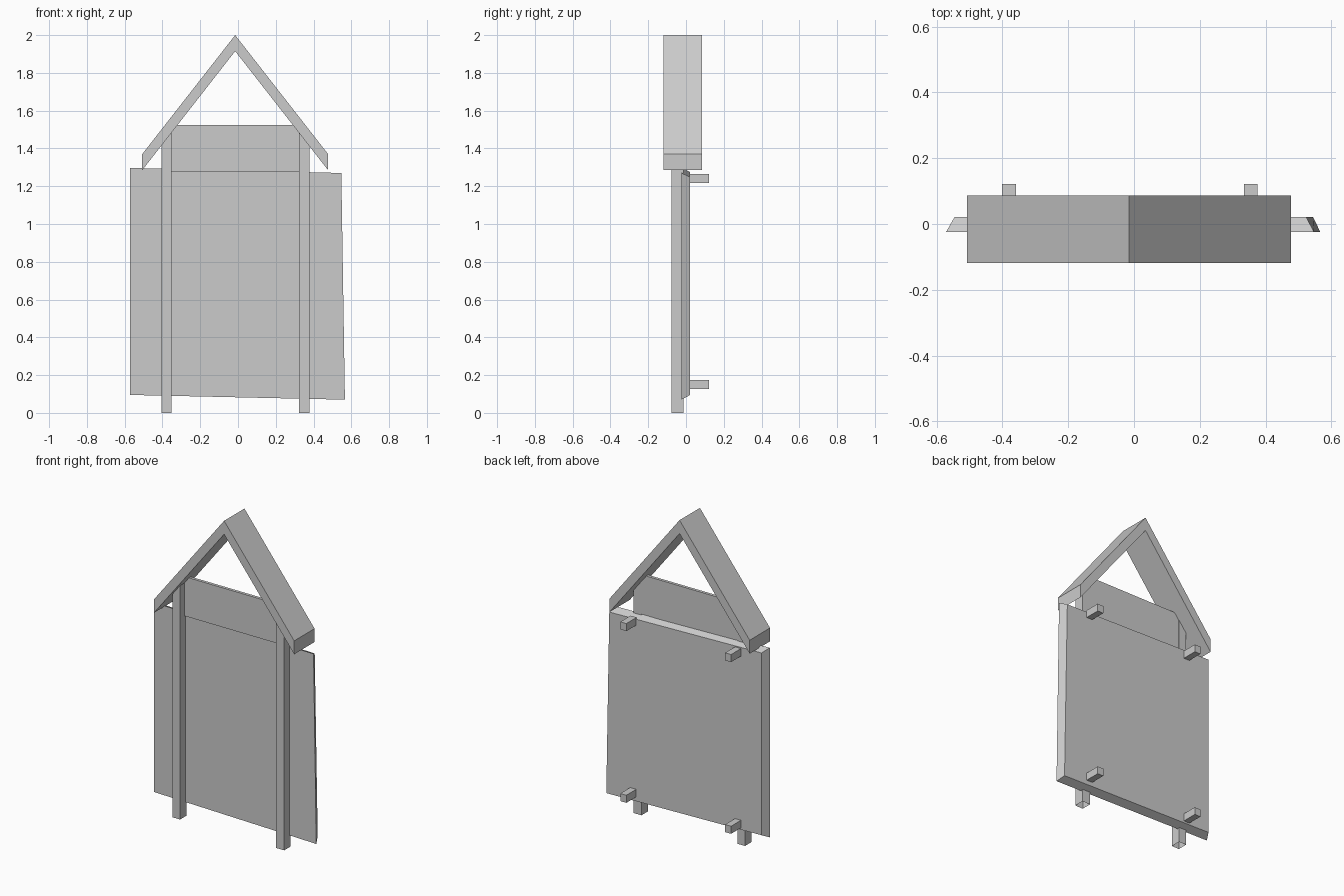
import bpy
import bmesh

cube = bpy.data.objects.get("Cube")
if cube:
    bpy.data.objects.remove(cube, do_unlink=True)

grey = bpy.data.materials.new("light_grey")
grey.use_nodes = True
colour = (0.6, 0.6, 0.6, 1)
grey.diffuse_color = colour
grey.node_tree.nodes["Principled BSDF"].inputs["Base Color"].default_value = colour


def loft(name, front, back, y0, y1, open_side=None):
    """Solid between two matching (x, z) outlines at depths y0 and y1."""
    bm = bmesh.new()
    a = [bm.verts.new((x, y0, z)) for x, z in front]
    b = [bm.verts.new((x, y1, z)) for x, z in back]
    bm.faces.new(a)
    bm.faces.new(b[::-1])
    n = len(a)
    for i in range(n):
        if i != open_side:
            j = (i + 1) % n
            bm.faces.new((a[j], a[i], b[i], b[j]))
    bmesh.ops.recalc_face_normals(bm, faces=bm.faces)
    mesh = bpy.data.meshes.new(name)
    bm.to_mesh(mesh)
    bm.free()
    mesh.materials.append(grey)
    obj = bpy.data.objects.new(name, mesh)
    bpy.context.collection.objects.link(obj)
    return obj


def prism(name, outline, y0, y1, open_side=None):
    return loft(name, outline, outline, y0, y1, open_side)


# Gable roof: two sloping boards with plumb-cut ends
ridge_x, half_span = -0.015, 0.492
ridge_z, eave_z, drop = 2.0, 1.37, 0.085
slope = (ridge_z - eave_z) / half_span
left_x, right_x = ridge_x + half_span, ridge_x - half_span
prism("gable_roof", [
    (right_x, eave_z - drop), (ridge_x, ridge_z - drop), (left_x, eave_z - drop),
    (left_x, eave_z), (ridge_x, ridge_z), (right_x, eave_z)], -0.118, 0.086)


def under_roof(x):
    return ridge_z - drop - slope * abs(x - ridge_x)


# Posts with tops cut to the roof slope and open feet
for name, x0, x1 in (("right_post", -0.405, -0.352), ("left_post", 0.322, 0.379)):
    prism(name, [(x0, 0), (x1, 0), (x1, under_roof(x1)), (x0, under_roof(x0))],
          -0.078, -0.013, open_side=0)

# Main panel, slightly out of square, with bevelled edges
loft("main_panel",
     [(-0.571, 0.095), (0.566, 0.07), (0.547, 1.27), (-0.571, 1.297)],
     [(-0.545, 0.119), (0.544, 0.095), (0.523, 1.249), (-0.545, 1.275)],
     -0.024, 0.022)

# Upper board between the posts, corners trimmed by the roof
top_z = 1.525
reach = (ridge_z - drop - top_z) / slope
prism("upper_board", [
    (-0.352, 1.275), (0.322, 1.275), (0.322, under_roof(0.322)),
    (ridge_x + reach, top_z), (ridge_x - reach, top_z),
    (-0.352, under_roof(-0.352))], -0.035, -0.016)

# Four pegs on the back
for side, x in (("right", -0.38), ("left", 0.355)):
    for level, z in (("lower", 0.151), ("upper", 1.24)):
        prism(f"{level}_{side}_peg", [
            (x - 0.021, z - 0.024), (x + 0.021, z - 0.024),
            (x + 0.021, z + 0.024), (x - 0.021, z + 0.024)], 0.018, 0.121)
